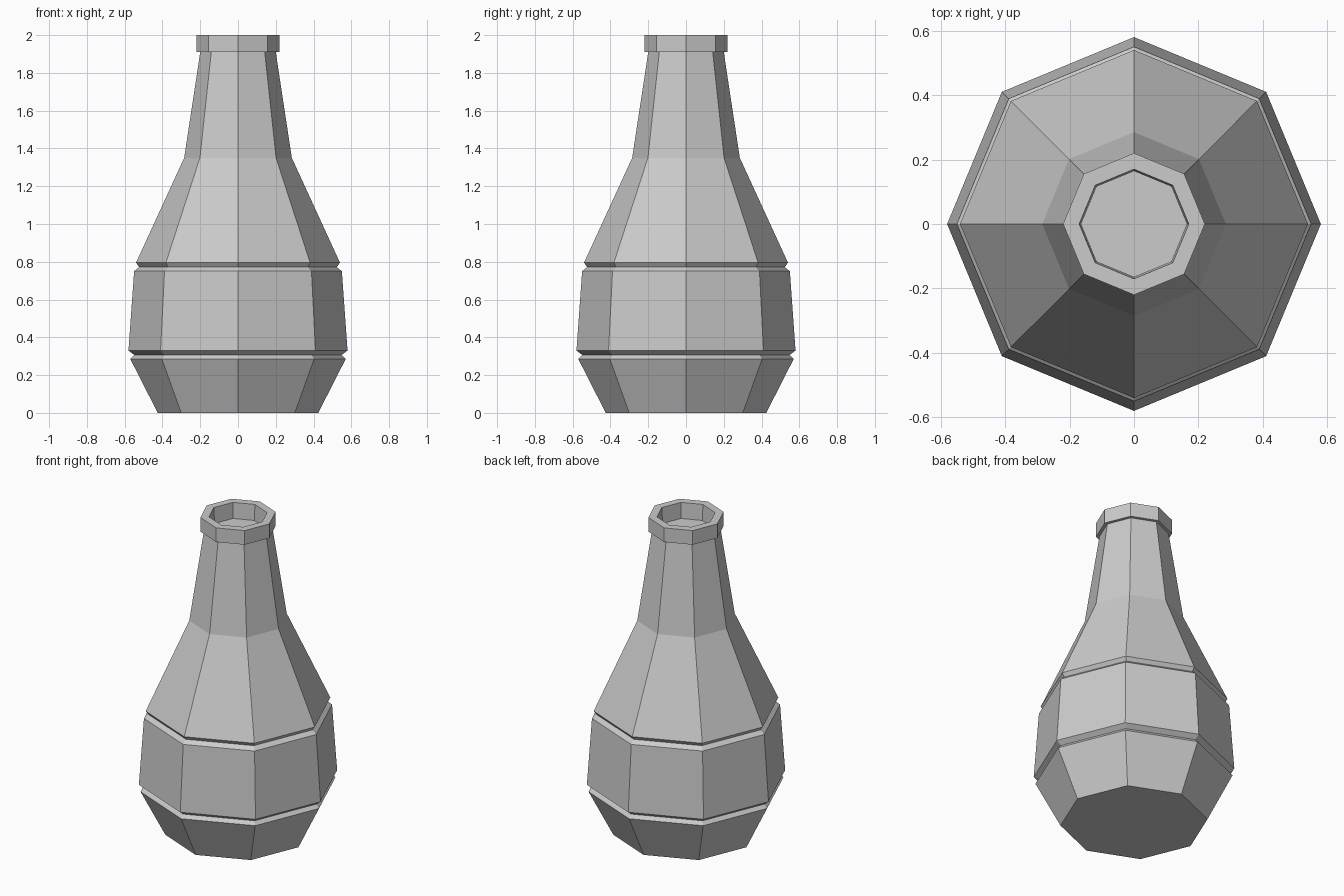
import bpy
import bmesh
from math import cos, sin, tau

cube = bpy.data.objects.get("Cube")
if cube:
    bpy.data.objects.remove(cube, do_unlink=True)

SIDES = 8

grey = bpy.data.materials.new("plain grey")
grey.use_nodes = True
colour = (0.6, 0.6, 0.6, 1)
grey.diffuse_color = colour
grey.node_tree.nodes["Principled BSDF"].inputs["Base Color"].default_value = colour


def lathe(name, profile):
    """Turn a radius/height profile into a closed, flat-sided solid."""
    bm = bmesh.new()
    rings = [[bm.verts.new((r * cos(tau * i / SIDES), r * sin(tau * i / SIDES), z))
              for i in range(SIDES)] for r, z in profile]
    for low, high in zip(rings, rings[1:]):
        for i in range(SIDES):
            j = (i + 1) % SIDES
            bm.faces.new((low[i], low[j], high[j], high[i]))
    bm.faces.new(rings[0][::-1])
    bm.faces.new(rings[-1])
    mesh = bpy.data.meshes.new(name)
    bm.to_mesh(mesh)
    bm.free()
    mesh.materials.append(grey)
    obj = bpy.data.objects.new(name, mesh)
    bpy.context.collection.objects.link(obj)
    return obj


# Base, lower groove, belly, upper groove, shoulder, neck, lip, mouth recess
lathe("bottle", [
    (0.425, 0), (0.57, 0.285), (0.55, 0.307), (0.58, 0.33),
    (0.55, 0.75), (0.523, 0.772), (0.54, 0.795),
    (0.285, 1.35), (0.2, 1.91), (0.22, 1.91), (0.22, 2),
    (0.17, 2), (0.165, 1.9),
])
